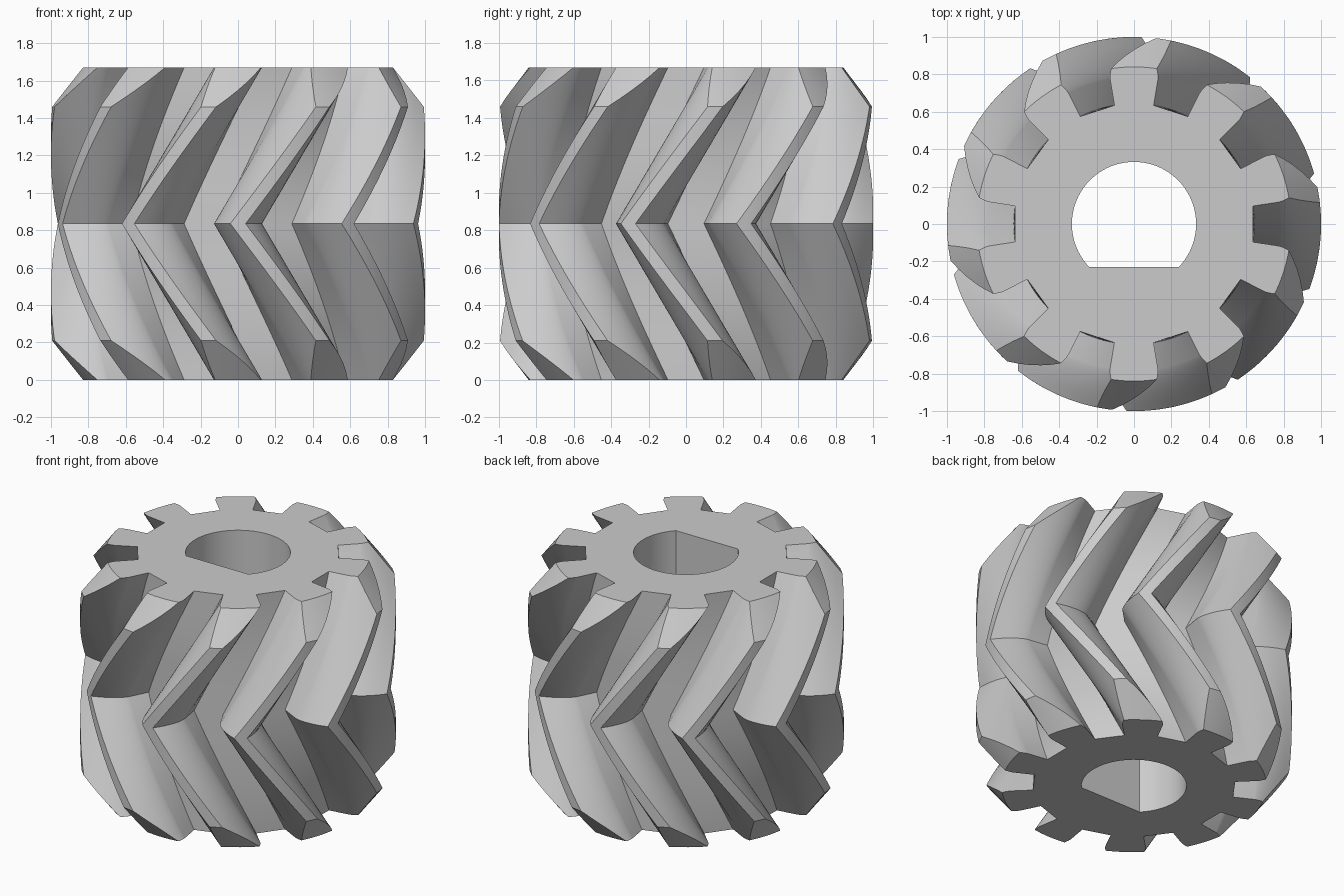
import bpy, bmesh
from math import pi, sin, cos, tan, acos, asin, sqrt

if "Cube" in bpy.data.objects:
    bpy.data.objects.remove(bpy.data.objects["Cube"], do_unlink=True)

TEETH = 10
HEIGHT = 1.67
MID = HEIGHT / 2
R_TIP, R_PITCH, R_ROOT = 1.0, 0.8333, 0.643
R_BASE = R_PITCH * cos(pi / 9)
R_END, CHAMFER = 0.84, 0.21        # end radius and height of the conical chamfer
BORE, FLAT = 0.332, -0.23          # bore radius and y of its flat
PITCH = 2 * pi / TEETH


def involute(r):
    a = acos(min(1, R_BASE / r))
    return tan(a) - a


def half_angle(r):
    """Half the angular width of a tooth at radius r."""
    return 0.149 + involute(R_PITCH) - involute(max(r, R_BASE))


def tooth_profile(r_max):
    """Polar points of one tooth, from root to tip to root."""
    steps = 7
    radii = [R_ROOT] + [R_BASE + (r_max - R_BASE) * (i / steps) ** 1.5
                        for i in range(steps + 1)]
    right = [(r, -half_angle(r)) for r in radii]
    h = half_angle(r_max)
    land = [(r_max, h * t) for t in (-0.5, 0, 0.5)]
    left = [(r, -a) for r, a in reversed(right)]
    return right + land + left


def gear_ring(bm, z):
    """Whole toothed outline at height z, twisted into a chevron."""
    edge = min(z, HEIGHT - z)
    r_max = R_TIP - (R_TIP - R_END) * max(0, 1 - edge / CHAMFER)
    twist = PITCH / 2 - PITCH * edge / MID
    return [bm.verts.new((r * cos(a + twist + k * PITCH),
                          r * sin(a + twist + k * PITCH), z))
            for k in range(TEETH) for r, a in tooth_profile(r_max)]


def bore_ring(bm, z):
    """D-shaped bore outline, its last side being the flat."""
    start, n = asin(FLAT / BORE), 64
    sweep = pi - 2 * start
    return [bm.verts.new((BORE * cos(start + sweep * i / n),
                          BORE * sin(start + sweep * i / n), z))
            for i in range(n + 1)]


def bridge(bm, lower, upper):
    n = len(lower)
    for i in range(n):
        j = (i + 1) % n
        bm.faces.new((lower[i], lower[j], upper[j], upper[i]))


def loop_edges(bm, ring):
    return [bm.edges.get((v, ring[i - 1])) for i, v in enumerate(ring)]


bm = bmesh.new()

# Toothed outside, with rings at the chamfer and chevron creases
lower_half = [CHAMFER * i / 5 for i in range(5)]
lower_half += [CHAMFER + (MID - CHAMFER) * i / 14 for i in range(14)]
heights = lower_half + [MID] + [HEIGHT - z for z in reversed(lower_half)]
rings = [gear_ring(bm, z) for z in heights]
for lower, upper in zip(rings, rings[1:]):
    bridge(bm, lower, upper)

# Bore wall
bores = [bore_ring(bm, 0), bore_ring(bm, HEIGHT)]
bridge(bm, *bores)

# End faces with the bore left open
for outer, inner in ((rings[0], bores[0]), (rings[-1], bores[1])):
    bmesh.ops.triangle_fill(bm, use_beauty=True,
                            edges=loop_edges(bm, outer) + loop_edges(bm, inner))
bmesh.ops.recalc_face_normals(bm, faces=bm.faces)

mesh = bpy.data.meshes.new("herringbone_gear")
bm.to_mesh(mesh)
bm.free()
gear = bpy.data.objects.new("herringbone_gear", mesh)
bpy.context.collection.objects.link(gear)

# Plain grey metal
grey = bpy.data.materials.new("light_grey")
grey.use_nodes = True
colour = (0.6, 0.6, 0.6, 1)
grey.diffuse_color = colour
grey.node_tree.nodes["Principled BSDF"].inputs["Base Color"].default_value = colour
mesh.materials.append(grey)

# Smooth flanks, sharp creases
bpy.ops.object.select_all(action="DESELECT")
gear.select_set(True)
bpy.context.view_layer.objects.active = gear
bpy.ops.object.shade_smooth_by_angle(angle=pi / 7)
